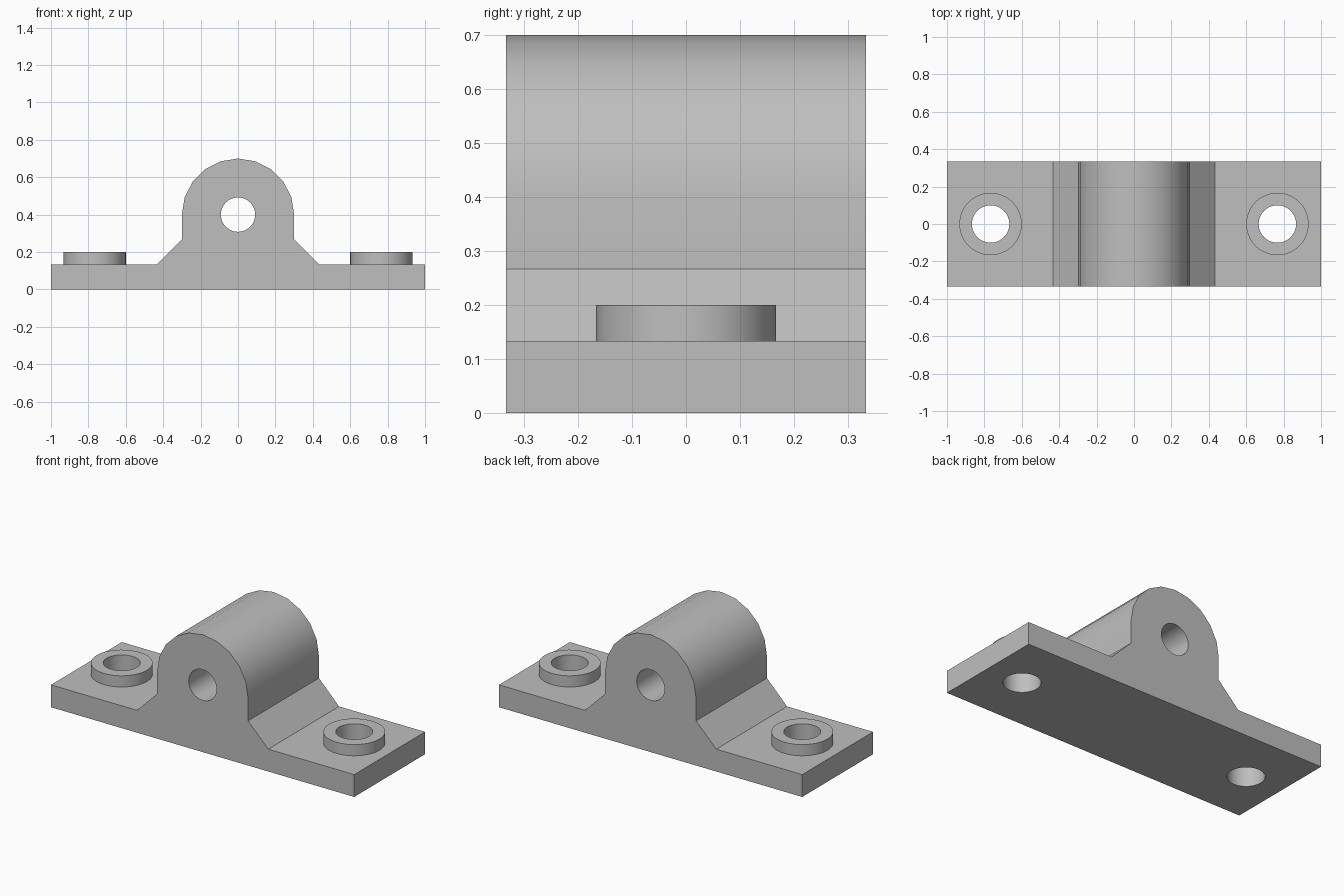
import bpy, bmesh, math
from mathutils import Matrix

cube = bpy.data.objects.get("Cube")
if cube:
    bpy.data.objects.remove(cube, do_unlink=True)

HALF_LENGTH, HALF_DEPTH = 1.0, 1 / 3
PLATE_TOP, BOSS_TOP = 0.1333, 0.2
ARCH_RADIUS, ARCH_Z, PIVOT_RADIUS = 0.3, 0.4, 0.0917
BOSS_X, BOSS_RADIUS, BOLT_RADIUS = 0.7667, 0.1667, 0.1

grey = bpy.data.materials.new("grey metal")
grey.use_nodes = True
COLOUR = (0.52, 0.52, 0.52, 1)
grey.diffuse_color = COLOUR
grey.node_tree.nodes["Principled BSDF"].inputs["Base Color"].default_value = COLOUR


def add_object(name, bm):
    bmesh.ops.recalc_face_normals(bm, faces=bm.faces)
    mesh = bpy.data.meshes.new(name)
    bm.to_mesh(mesh)
    bm.free()
    mesh.materials.append(grey)
    obj = bpy.data.objects.new(name, mesh)
    bpy.context.collection.objects.link(obj)
    return obj


def cylinder(name, radius, depth, matrix, sides=48):
    bm = bmesh.new()
    bmesh.ops.create_cone(bm, cap_ends=True, segments=sides, radius1=radius,
                          radius2=radius, depth=depth, matrix=matrix)
    return add_object(name, bm)


def drill(obj, cutter):
    mod = obj.modifiers.new("hole", "BOOLEAN")
    mod.operation, mod.solver, mod.object = "DIFFERENCE", "EXACT", cutter
    bpy.context.view_layer.objects.active = obj
    bpy.ops.object.modifier_apply(modifier=mod.name)


# Bracket body: plate, sloped fillets and rounded lug as one extruded profile
right_side = [(HALF_LENGTH, 0), (HALF_LENGTH, PLATE_TOP),
              (ARCH_RADIUS + PLATE_TOP, PLATE_TOP), (ARCH_RADIUS, 2 * PLATE_TOP)]
arch = [(ARCH_RADIUS * math.cos(math.pi * i / 10),
         ARCH_Z + ARCH_RADIUS * math.sin(math.pi * i / 10)) for i in range(11)]
profile = right_side + arch + [(-x, z) for x, z in reversed(right_side)]
bm = bmesh.new()
face = bm.faces.new([bm.verts.new((x, -HALF_DEPTH, z)) for x, z in profile])
extruded = bmesh.ops.extrude_face_region(bm, geom=[face])["geom"]
bmesh.ops.translate(bm, vec=(0, 2 * HALF_DEPTH, 0),
                    verts=[v for v in extruded if isinstance(v, bmesh.types.BMVert)])
body = add_object("bracket_body", bm)
parts = [body]
cutters = []

# Pivot hole through the lug
pivot = cylinder("pivot_cutter", PIVOT_RADIUS, 1,
                 Matrix.Translation((0, 0, ARCH_Z)) @ Matrix.Rotation(math.pi / 2, 4, "X"))
drill(body, pivot)
cutters.append(pivot)

# Raised bosses with bolt holes down through the plate
for side, sign in (("left", 1), ("right", -1)):
    x = sign * BOSS_X
    boss = cylinder(side + "_bolt_boss", BOSS_RADIUS, BOSS_TOP - PLATE_TOP,
                    Matrix.Translation((x, 0, (BOSS_TOP + PLATE_TOP) / 2)))
    bolt = cylinder(side + "_bolt_cutter", BOLT_RADIUS, 1, Matrix.Translation((x, 0, 0)))
    drill(boss, bolt)
    drill(body, bolt)
    parts.append(boss)
    cutters.append(bolt)

for cutter in cutters:
    bpy.data.objects.remove(cutter, do_unlink=True)

# Smooth curved walls, crisp edges
bpy.ops.object.select_all(action="DESELECT")
for part in parts:
    part.select_set(True)
bpy.context.view_layer.objects.active = body
bpy.ops.object.shade_smooth_by_angle(angle=math.radians(30))
